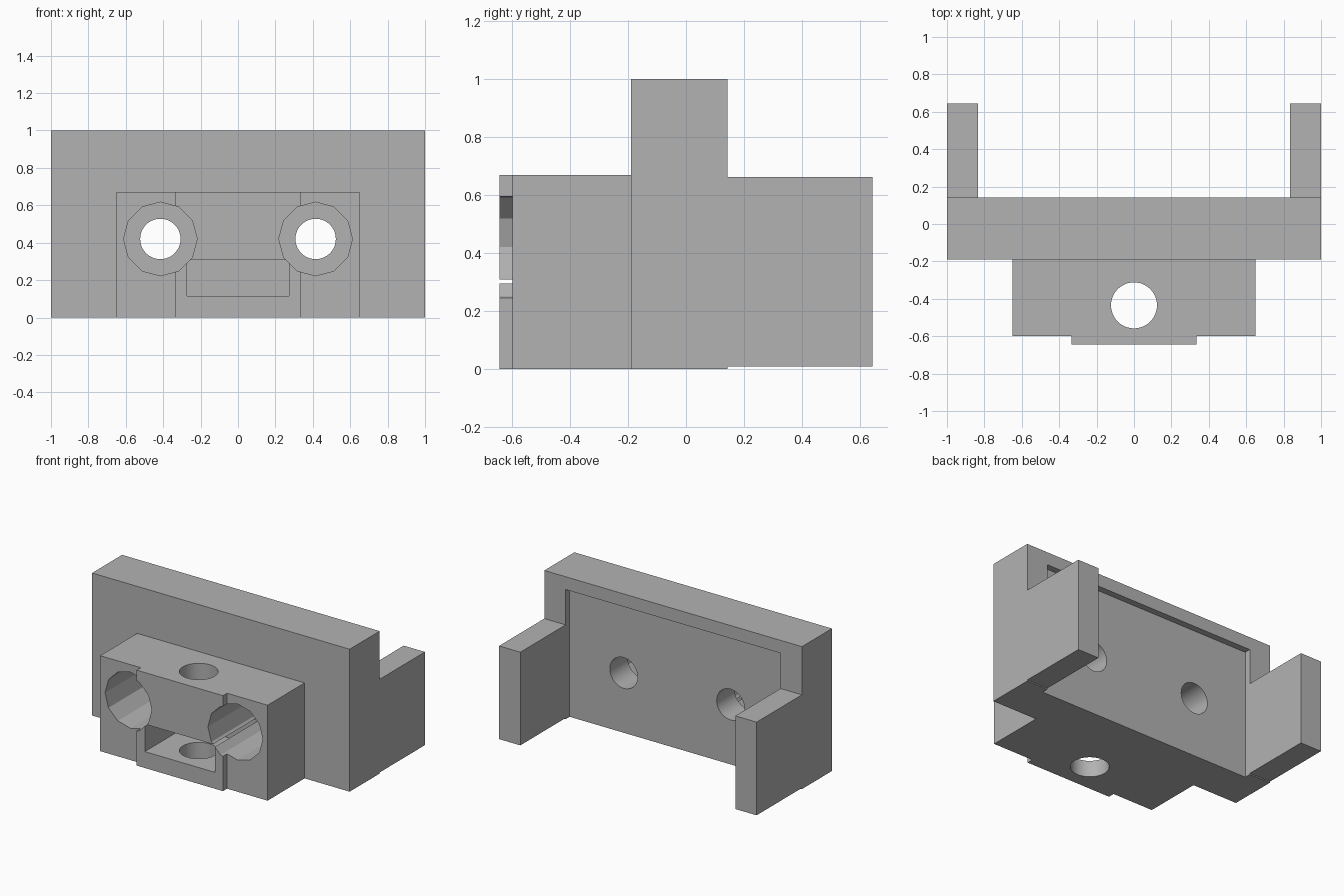
import bpy
from math import pi, radians

old = bpy.data.objects.get("Cube")
if old:
    bpy.data.objects.remove(old, do_unlink=True)

grey = bpy.data.materials.new("plain grey")
grey.use_nodes = True
COLOUR = (0.45, 0.45, 0.45, 1)
grey.diffuse_color = COLOUR
grey.node_tree.nodes["Principled BSDF"].inputs["Base Color"].default_value = COLOUR


def box(name, x, y, z):
    """Box from (low, high) pairs."""
    bpy.ops.mesh.primitive_cube_add(size=1)
    ob = bpy.context.object
    ob.name = name
    ob.location = [(a + b) / 2 for a, b in (x, y, z)]
    ob.scale = [b - a for a, b in (x, y, z)]
    bpy.ops.object.transform_apply(location=True, rotation=True, scale=True)
    ob.data.materials.append(grey)
    return ob


def rod(name, centre, radius, length, sides, rot=(0, 0, 0)):
    bpy.ops.mesh.primitive_cylinder_add(vertices=sides, radius=radius, depth=length,
                                        location=centre, rotation=rot)
    ob = bpy.context.object
    ob.name = name
    bpy.ops.object.transform_apply(location=True, rotation=True, scale=True)
    ob.data.materials.append(grey)
    return ob


def combine(target, tool, operation):
    """Apply an exact boolean, then discard the tool."""
    mod = target.modifiers.new("Boolean", "BOOLEAN")
    mod.operation = operation
    mod.solver = "EXACT"
    mod.object = tool
    bpy.context.view_layer.objects.active = target
    bpy.ops.object.modifier_apply(modifier=mod.name)
    bpy.data.objects.remove(tool, do_unlink=True)


# Solid parts: upright plate, front block, raised pad and two rear arms
body = box("mounting_bracket", (-1, 1), (-0.19, 0.143), (0, 1))
solids = [
    box("front_block", (-0.65, 0.65), (-0.6, -0.1), (0, 0.67)),
    box("front_pad", (-0.335, 0.335), (-0.645, -0.5), (0, 0.67)),
    box("left_arm", (0.835, 1), (0.05, 0.645), (0.008, 0.662)),
    box("right_arm", (-1, -0.835), (0.05, 0.645), (0.008, 0.662)),
]
for part in solids:
    combine(body, part, "UNION")

# Cuts: shallow rear pocket, nut slot, vertical bolt hole
cuts = [
    box("rear_pocket", (-0.835, 0.835), (0.098, 0.8), (-0.1, 0.91)),
    box("nut_slot", (-0.272, 0.272), (-0.8, -0.17), (0.115, 0.308)),
    rod("bolt_hole", (0, -0.435, 0.35), 0.123, 1, 48),
]
# Stepped screw holes on both sides
for side in (-1, 1):
    x = side * 0.415
    cuts.append(rod("screw_hole", (x, 0, 0.42), 0.108, 2, 48, (pi / 2, 0, 0)))
    cuts.append(rod("head_bore", (x, -0.6, 0.42), 0.197, 1, 12, (pi / 2, 0, 0)))
for cutter in cuts:
    combine(body, cutter, "DIFFERENCE")

# Smooth the round holes only
bpy.ops.object.select_all(action="DESELECT")
body.select_set(True)
bpy.context.view_layer.objects.active = body
bpy.ops.object.shade_smooth_by_angle(angle=radians(20))
